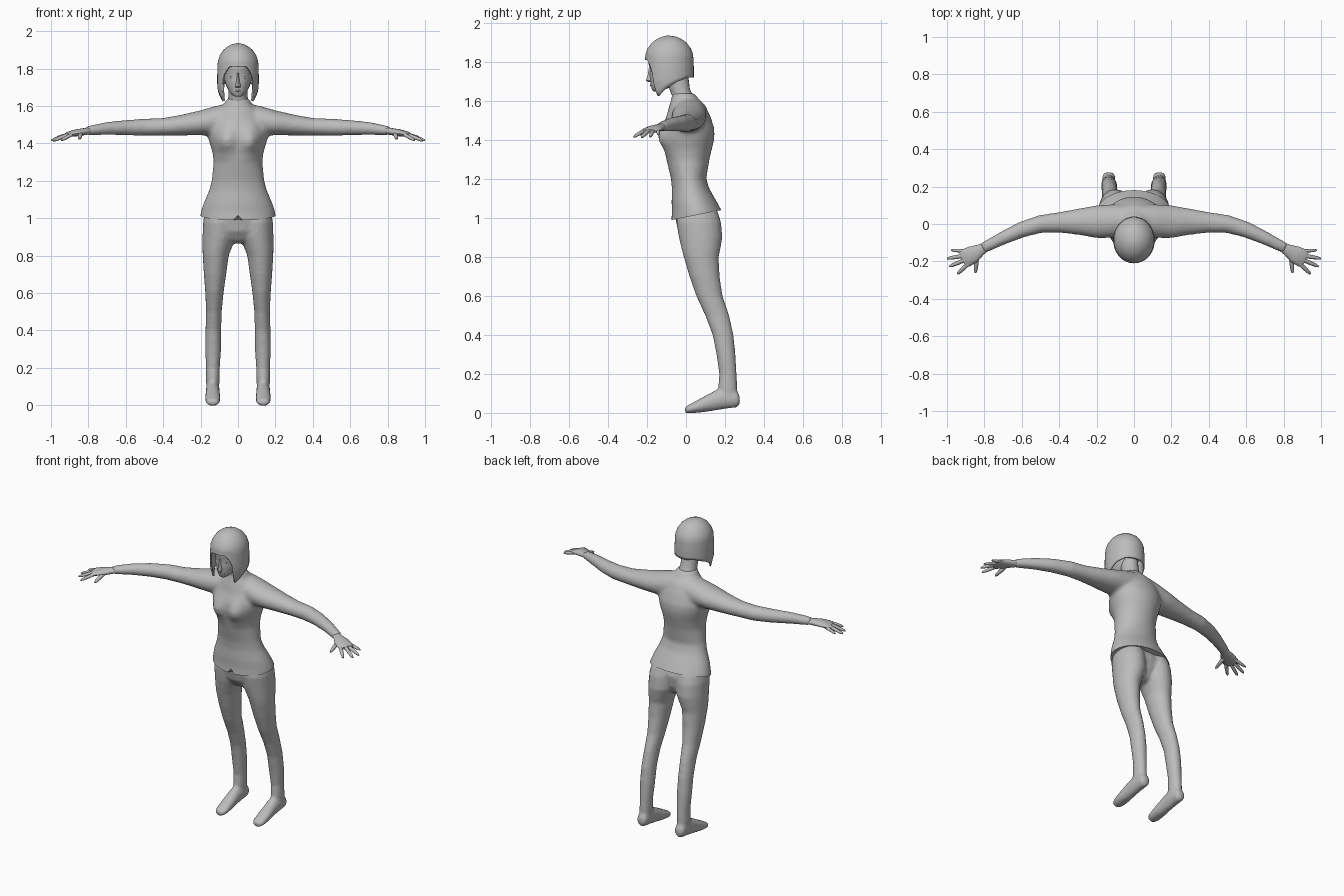
import bpy, bmesh, math
from mathutils import Vector

if "Cube" in bpy.data.objects:
    bpy.data.objects.remove(bpy.data.objects["Cube"])

grey = bpy.data.materials.new("plain_grey")
grey.use_nodes = True
tone = (0.5, 0.5, 0.5, 1)
grey.diffuse_color = tone
grey.node_tree.nodes["Principled BSDF"].inputs["Base Color"].default_value = tone


def lerp_table(table, x):
    """Piecewise linear lookup in a sorted list of pairs."""
    for (a, fa), (b, fb) in zip(table, table[1:]):
        if x <= b:
            return fa + (fb - fa) * max(0, (x - a) / (b - a))
    return table[-1][1]


def loft(bm, stations, sides=20, mirror=False, shape=None):
    """Skin elliptical sections (x, y, z, half width, half height) along a path."""
    for sign in ((1, -1) if mirror else (1,)):
        pts = [Vector((s[0] * sign, s[1], s[2])) for s in stations]
        run = pts[-1] - pts[0]
        upright = abs(run.z) > math.hypot(run.x, run.y)
        rings = []
        for i, p in enumerate(pts):
            if upright:
                u, v = Vector((1, 0, 0)), Vector((0, 1, 0))
            else:
                v = Vector((0, 0, 1))
                u = (pts[min(i + 1, len(pts) - 1)] - pts[max(i - 1, 0)]).cross(v).normalized()
            ring = []
            for k in range(sides):
                a = math.tau * k / sides
                co = p + u * stations[i][3] * math.cos(a) + v * stations[i][4] * math.sin(a)
                ring.append(bm.verts.new(shape(co) if shape else co))
            rings.append(ring)
        for lo, hi in zip(rings, rings[1:]):
            for k in range(sides):
                j = (k + 1) % sides
                bm.faces.new((lo[k], lo[j], hi[j], hi[k]))
        bm.faces.new(rings[0][::-1])
        bm.faces.new(rings[-1])


def body(rows):
    """Upright sections given as z, half width, front y, back y."""
    return [(0, (f + b) / 2, z, w, (b - f) / 2) for z, w, f, b in rows]


def finish(bm, name, angle=50):
    bmesh.ops.recalc_face_normals(bm, faces=bm.faces)
    mesh = bpy.data.meshes.new(name)
    bm.to_mesh(mesh)
    bm.free()
    mesh.materials.append(grey)
    ob = bpy.data.objects.new(name, mesh)
    bpy.context.collection.objects.link(ob)
    bpy.ops.object.select_all(action='DESELECT')
    ob.select_set(True)
    bpy.context.view_layer.objects.active = ob
    bpy.ops.object.shade_smooth_by_angle(angle=math.radians(angle))
    return ob


def fuse(ob, voxel, rounds):
    """Blend overlapping lofts into one skin."""
    mod = ob.modifiers.new("Fuse", 'REMESH')
    mod.mode, mod.voxel_size, mod.use_smooth_shade = 'VOXEL', voxel, True
    soft = ob.modifiers.new("Soften", 'SMOOTH')
    soft.factor, soft.iterations = 0.5, rounds
    for m in ("Fuse", "Soften"):
        bpy.ops.object.modifier_apply(modifier=m)


# Shirt: torso with bust, plus sleeves, fused and trimmed at a slanted hem
def bust(co):
    if co.y < 0:
        co.y -= 0.04 * math.exp(-((abs(co.x) - 0.07) / 0.05) ** 2 - ((co.z - 1.41) / 0.06) ** 2)
    return co


bm = bmesh.new()
loft(bm, body([(.93, .208, -.08, .205), (1.03, .2, -.072, .187), (1.08, .184, -.074, .16),
               (1.15, .154, -.072, .12), (1.2, .141, -.077, .104), (1.3, .13, -.1, .12),
               (1.35, .136, -.108, .132), (1.39, .148, -.115, .142), (1.42, .157, -.118, .146),
               (1.46, .165, -.118, .145), (1.52, .15, -.1, .126), (1.58, .11, -.085, .098),
               (1.61, .075, -.075, .066), (1.64, .06, -.074, .042)]), 40, shape=bust)
loft(bm, [(.05, .02, 1.53, .085, .085), (.12, .015, 1.52, .09, .08), (.2, .012, 1.51, .088, .067),
          (.3, .012, 1.498, .07, .056), (.4, .008, 1.489, .055, .047), (.5, 0, 1.486, .048, .046),
          (.6, -.03, 1.484, .043, .041), (.7, -.075, 1.48, .036, .035),
          (.81, -.13, 1.467, .029, .025)], mirror=True)
shirt = finish(bm, "shirt")
fuse(shirt, 0.011, 6)
bm = bmesh.new()
bm.from_mesh(shirt.data)
bmesh.ops.bisect_plane(bm, geom=bm.verts[:] + bm.edges[:] + bm.faces[:], plane_co=(0, -.07, .99),
                       plane_no=(0, -.2, 1), clear_inner=True)
bmesh.ops.holes_fill(bm, edges=[e for e in bm.edges if e.is_boundary])
bm.to_mesh(shirt.data)
bm.free()
bpy.ops.object.shade_smooth_by_angle(angle=math.radians(50))

# Small notch at the front of the hem
bpy.ops.mesh.primitive_cone_add(vertices=4, radius1=.035, radius2=0, depth=.04, location=(0, -.08, 1.005))
cutter = bpy.context.object
cutter.name = "hem_notch_cutter"
notch = shirt.modifiers.new("Notch", 'BOOLEAN')
notch.operation, notch.object = 'DIFFERENCE', cutter
bpy.context.view_layer.objects.active = shirt
bpy.ops.object.modifier_apply(modifier="Notch")
bpy.data.objects.remove(cutter)

# Legs: pelvis, both legs and feet, fused
bm = bmesh.new()
loft(bm, body([(1.09, .155, -.045, .13), (1.0, .178, -.055, .16), (.93, .165, -.04, .15),
               (.88, .09, -.005, .125), (.865, .04, .03, .1)]), 32)
loft(bm, [(.09, .06, 1.04, .085, .1), (.097, .065, .98, .09, .115), (.1, .075, .9, .09, .112),
          (.112, .077, .84, .078, .1), (.119, .078, .8, .07, .09), (.123, .095, .7, .06, .078),
          (.126, .12, .6, .049, .068), (.129, .16, .5, .042, .062), (.132, .19, .4, .042, .054),
          (.133, .205, .3, .043, .049), (.134, .215, .2, .037, .045), (.135, .214, .13, .036, .049),
          (.135, .218, .07, .034, .045)], mirror=True)
loft(bm, [(.135, .276, .065, .02, .022), (.135, .262, .07, .034, .042), (.135, .2, .075, .037, .055),
          (.135, .15, .064, .038, .052), (.135, .08, .04, .041, .038), (.135, .03, .024, .04, .026),
          (.135, .005, .017, .034, .02), (.135, -.006, .015, .022, .015)], mirror=True)
fuse(finish(bm, "legs"), 0.01, 4)

# Hands: palms with four fingers and a thumb each
bm = bmesh.new()
loft(bm, [(.785, -.118, 1.469, .024, .019), (.82, -.138, 1.463, .031, .019), (.86, -.162, 1.457, .046, .019),
          (.9, -.182, 1.45, .05, .015), (.918, -.19, 1.445, .04, .009)], 14, mirror=True)
for base, tip, r in (((.89, -.145, 1.452), (.978, -.14, 1.428), .01),
                     ((.9, -.168, 1.45), (1, -.185, 1.416), .011),
                     ((.9, -.19, 1.45), (.988, -.228, 1.414), .011),
                     ((.885, -.212, 1.45), (.945, -.268, 1.416), .011),
                     ((.84, -.17, 1.455), (.848, -.262, 1.425), .012)):
    a, b = Vector(base), Vector(tip)
    loft(bm, [(*a.lerp(b, t), r * s, r * s) for t, s in ((0, 1), (.5, 1), (.85, .8), (1, .35))], 8, mirror=True)
finish(bm, "hands")

# Neck
bm = bmesh.new()
loft(bm, body([(1.58, .062, -.07, .06), (1.63, .054, -.073, .036), (1.66, .05, -.085, .02),
               (1.74, .05, -.11, .01)]), 24)
finish(bm, "neck")

# Head with a narrow jaw
bm = bmesh.new()
loft(bm, body([(1.65, .016, -.168, -.135), (1.658, .03, -.175, -.11), (1.68, .049, -.18, -.06),
               (1.71, .064, -.184, -.02), (1.74, .073, -.187, 0), (1.765, .077, -.183, .01),
               (1.79, .08, -.192, .015), (1.83, .085, -.195, .02), (1.88, .07, -.16, 0)]), 28)
finish(bm, "head")

# Nose, lips, eyes and brows as slim raised shapes
bm = bmesh.new()
loft(bm, body([(1.698, .012, -.192, -.17), (1.704, .015, -.206, -.17), (1.735, .008, -.196, -.17),
               (1.775, .006, -.19, -.17)]), 8)
finish(bm, "nose")
bm = bmesh.new()
loft(bm, [(-.022, -.172, 1.681, .002, .002), (0, -.18, 1.681, .006, .006), (.022, -.172, 1.681, .002, .002)], 8)
finish(bm, "lips")
for name, z, h in (("eyes", 1.752, .007), ("brows", 1.78, .004)):
    bm = bmesh.new()
    loft(bm, [(.016, -.181, z - .003, .002, .002), (.034, -.168, z, .008, h),
              (.054, -.14, z + .004, .008, .002)], 8, mirror=True)
    finish(bm, name)

# Bobbed hair: dome whose lower edge varies with the angle from the front
edge = [(0, 1.812), (25, 1.81), (38, 1.785), (46, 1.74), (53, 1.63), (60, 1.625), (80, 1.66), (110, 1.7), (140, 1.72), (180, 1.72)]
fullness = [(1.62, .84), (1.7, 1), (1.78, 1), (1.84, .97), (1.87, .88), (1.9, .7), (1.92, .48), (1.93, .28), (1.937, 0)]
bm = bmesh.new()
crown = bm.verts.new((0, -.095, 1.937))
columns = []
count = 72
for k in range(count):
    deg = 360 * k / count
    low = lerp_table(edge, min(deg, 360 - deg))
    heights = [1.93, 1.92, 1.9, 1.87, 1.84] + [1.84 + (low - 1.84) * t / 7 for t in range(1, 8)]
    a = math.radians(deg)
    col = []
    for z in heights:
        f = lerp_table(fullness, z)
        col.append(bm.verts.new((.111 * f * math.sin(a), -.086 - .126 * f * math.cos(a), z)))
    columns.append(col)
for k, col in enumerate(columns):
    nxt = columns[(k + 1) % count]
    bm.faces.new((crown, col[0], nxt[0]))
    for i in range(len(col) - 1):
        bm.faces.new((col[i], col[i + 1], nxt[i + 1], nxt[i]))
hair = finish(bm, "hair", 40)
thick = hair.modifiers.new("Thickness", 'SOLIDIFY')
thick.thickness, thick.offset = 0.009, -1
